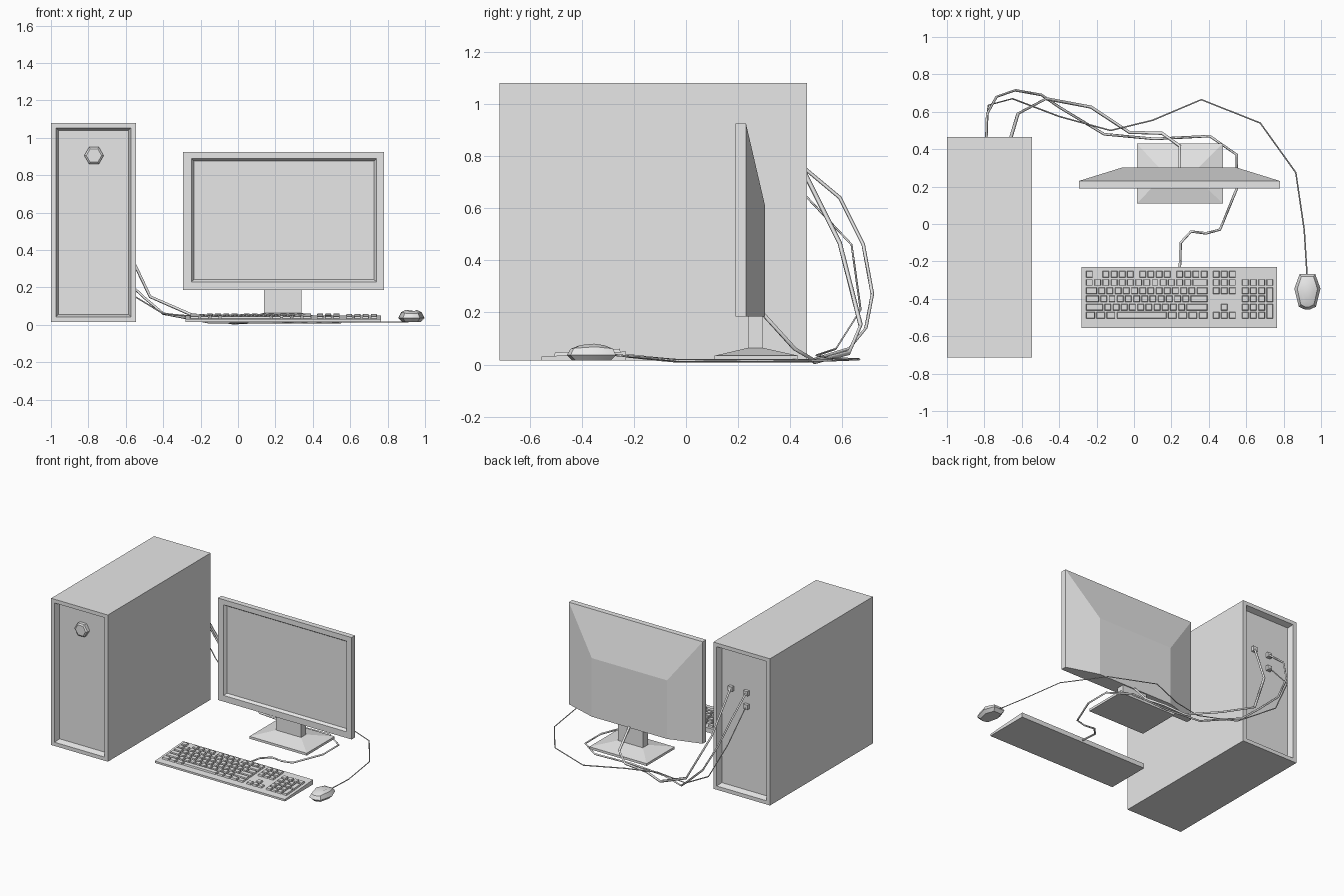
import bpy, bmesh, math
from mathutils import Vector

cube = bpy.data.objects.get("Cube")
if cube:
    bpy.data.objects.remove(cube, do_unlink=True)

grey = bpy.data.materials.new("plain_grey")
grey.use_nodes = True
tone = (0.8, 0.8, 0.8, 1)
grey.diffuse_color = tone
grey.node_tree.nodes["Principled BSDF"].inputs["Base Color"].default_value = tone


def add_loft(bm, rings):
    """Skin a stack of equal-sized rings and cap both ends."""
    loops = [[bm.verts.new(p) for p in ring] for ring in rings]
    n = len(loops[0])
    for a, b in zip(loops, loops[1:]):
        for i in range(n):
            j = (i + 1) % n
            bm.faces.new((a[i], a[j], b[j], b[i]))
    bm.faces.new(loops[0])
    bm.faces.new(loops[-1])


def make(name, *lofts):
    bm = bmesh.new()
    for rings in lofts:
        add_loft(bm, rings)
    bmesh.ops.recalc_face_normals(bm, faces=bm.faces)
    mesh = bpy.data.meshes.new(name)
    bm.to_mesh(mesh)
    bm.free()
    mesh.materials.append(grey)
    obj = bpy.data.objects.new(name, mesh)
    bpy.context.collection.objects.link(obj)
    return obj


def upright(x0, x1, z0, z1, y, inset=0):
    """Rectangle facing front or back."""
    x0, x1, z0, z1 = x0 + inset, x1 - inset, z0 + inset, z1 - inset
    return [(x0, y, z0), (x1, y, z0), (x1, y, z1), (x0, y, z1)]


def flat(x0, x1, y0, y1, z, inset=0):
    """Rectangle facing up or down."""
    x0, x1, y0, y1 = x0 + inset, x1 - inset, y0 + inset, y1 - inset
    return [(x0, y0, z), (x1, y0, z), (x1, y1, z), (x0, y1, z)]


def hexagon(x, z, y, radius):
    return [(x + radius * math.cos(math.radians(a)), y,
             z + radius * math.sin(math.radians(a))) for a in range(0, 360, 60)]


# Tower case with recessed front and back panels
case = (-1, -.545, .015, 1.08)
front, back, depth = -.715, .465, .04
make("tower_case", [
    upright(*case, front + depth, .04), upright(*case, front, .027),
    upright(*case, front), upright(*case, back),
    upright(*case, back, .027), upright(*case, back - depth, .04)])

# Power button
panel = front + depth
make("power_button", [hexagon(-.77, .905, panel + .01, .052),
                      hexagon(-.77, .905, panel - .025, .052),
                      hexagon(-.77, .905, panel - .033, .041)])

# Cable sockets on the back panel
sockets = {"monitor": (-.665, .765), "keyboard": (-.79, .765), "mouse": (-.79, .667)}
for label, (x, z) in sockets.items():
    box = (x - .017, x + .017, z - .017, z + .017)
    make(label + "_plug", [upright(*box, back - depth - .01), upright(*box, back - .018)])

# Monitor with recessed screen and tapered back
shell = (-.295, .78, .185, .925)
make("monitor", [
    upright(-.235, .727, .242, .875, .21), upright(-.249, .74, .23, .888, .19),
    upright(*shell, .19), upright(*shell, .23),
    upright(-.06, .545, .185, .61, .303)])

# Monitor stand
neck = (.14, .34, .238, .295)
foot = (.015, .475, .11, .43)
make("stand_neck", [flat(*neck, .05), flat(*neck, .2)])
make("stand_base", [flat(*foot, .017), flat(*foot, .034), flat(*neck, .064)])

# Keyboard body, a thin wedge
left, right, near, far = -.28, .765, -.555, -.23


def deck(y):
    return .03 + .02 * (y - near) / (far - near)


body = flat(left, right, near, far, 0)
make("keyboard_body", [[(x, y, .016) for x, y, z in body],
                       [(x, y, deck(y)) for x, y, z in body]])

# Keycaps, laid out in rows of key widths
pitch = .0438
gap = .004
keys = []


def add_key(x, row, wide=1, tall=1):
    y1 = -.247 - row * pitch
    y0 = y1 - tall * pitch
    base = flat(x, x + wide * pitch, y0, y1, 0, gap)
    top = flat(x, x + wide * pitch, y0, y1, 0, gap + .003)
    keys.append([[(a, b, deck(b) - .003) for a, b, c in base],
                 [(a, b, deck(b) + .012) for a, b, c in top]])


def add_row(x, row, widths):
    for w in widths:
        add_key(x, row, w)
        x += w * pitch


main, nav, pad = -.26, .417, .573
add_key(main, 0)
for group in range(3):
    add_row(main + (2 + group * 4.5) * pitch, 0, [1] * 4)
add_row(main, 1, [1] * 13 + [2])
add_row(main, 2, [1.5] + [1] * 12 + [1.5])
add_row(main, 3, [1.75] + [1] * 11 + [2.25])
add_row(main, 4, [2.25] + [1] * 10 + [2.75])
add_row(main, 5, [1.25] * 3 + [6.25] + [1.25] * 4)
for row in (0, 1, 2, 5):
    add_row(nav, row, [1] * 3)
add_key(nav + pitch, 4)
for row in range(1, 6):
    add_row(pad, row, [1] * (4 if row == 1 else 3))
for row in (2, 4):
    add_key(pad + 3 * pitch, row, tall=2)
make("keycaps", *keys)

# Mouse, an eight-sided lozenge lofted upward
outline = [(-.6, .95), (.6, .95), (1, .15), (.65, -.85),
           (.2, -1), (-.2, -1), (-.65, -.85), (-1, .15)]


def mouse_ring(half_x, half_y, z, rise=0):
    return [(.927 + u * half_x, -.36 + v * half_y, z + rise * (1 - v * v))
            for u, v in outline]


mouse = make("mouse", [mouse_ring(.05, .075, .015), mouse_ring(.07, .097, .036),
                       mouse_ring(.054, .083, .06, .008), mouse_ring(.03, .05, .073, .007)])
bpy.context.view_layer.objects.active = mouse
mouse.select_set(True)
bpy.ops.object.shade_smooth_by_angle(angle=math.radians(35))
mouse.select_set(False)


# Cables as four-sided tubes
def cable(name, radius, points):
    curve = bpy.data.curves.new(name, "CURVE")
    curve.dimensions = "3D"
    curve.bevel_depth = radius
    curve.bevel_resolution = 0
    curve.use_fill_caps = True
    spline = curve.splines.new("POLY")
    spline.points.add(len(points) - 1)
    for node, p in zip(spline.points, points):
        node.co = (*p, 1)
    curve.materials.append(grey)
    obj = bpy.data.objects.new(name, curve)
    bpy.context.collection.objects.link(obj)
    bpy.context.view_layer.objects.active = obj
    obj.select_set(True)
    bpy.ops.object.convert(target="MESH")
    obj = bpy.context.object
    obj.data.shade_flat()
    obj.select_set(False)


cable("monitor_cable", .009, [
    (-.665, .44, .765), (-.62, .59, .465), (-.47, .67, .15), (-.23, .625, .045),
    (-.025, .49, .01), (.15, .485, .02), (.245, .417, .06), (.245, .29, .2)])
cable("keyboard_cable", .007, [
    (-.79, .44, .765), (-.785, .59, .64), (-.735, .68, .46), (-.635, .715, .27),
    (-.495, .69, .14), (-.4, .625, .06), (-.16, .48, .015), (.11, .455, .015),
    (.405, .47, .015), (.55, .37, .015), (.55, .19, .015), (.46, -.03, .015),
    (.385, -.05, .015), (.305, -.04, .015), (.25, -.1, .02), (.245, -.24, .035)])
cable("mouse_cable", .004, [
    (-.79, .44, .667), (-.78, .635, .46), (-.65, .67, .21), (-.4, .575, .06),
    (-.125, .5, .035), (.1, .555, .025), (.36, .665, .02), (.675, .54, .015),
    (.865, .275, .015), (.91, -.03, .015), (.925, -.27, .036)])
